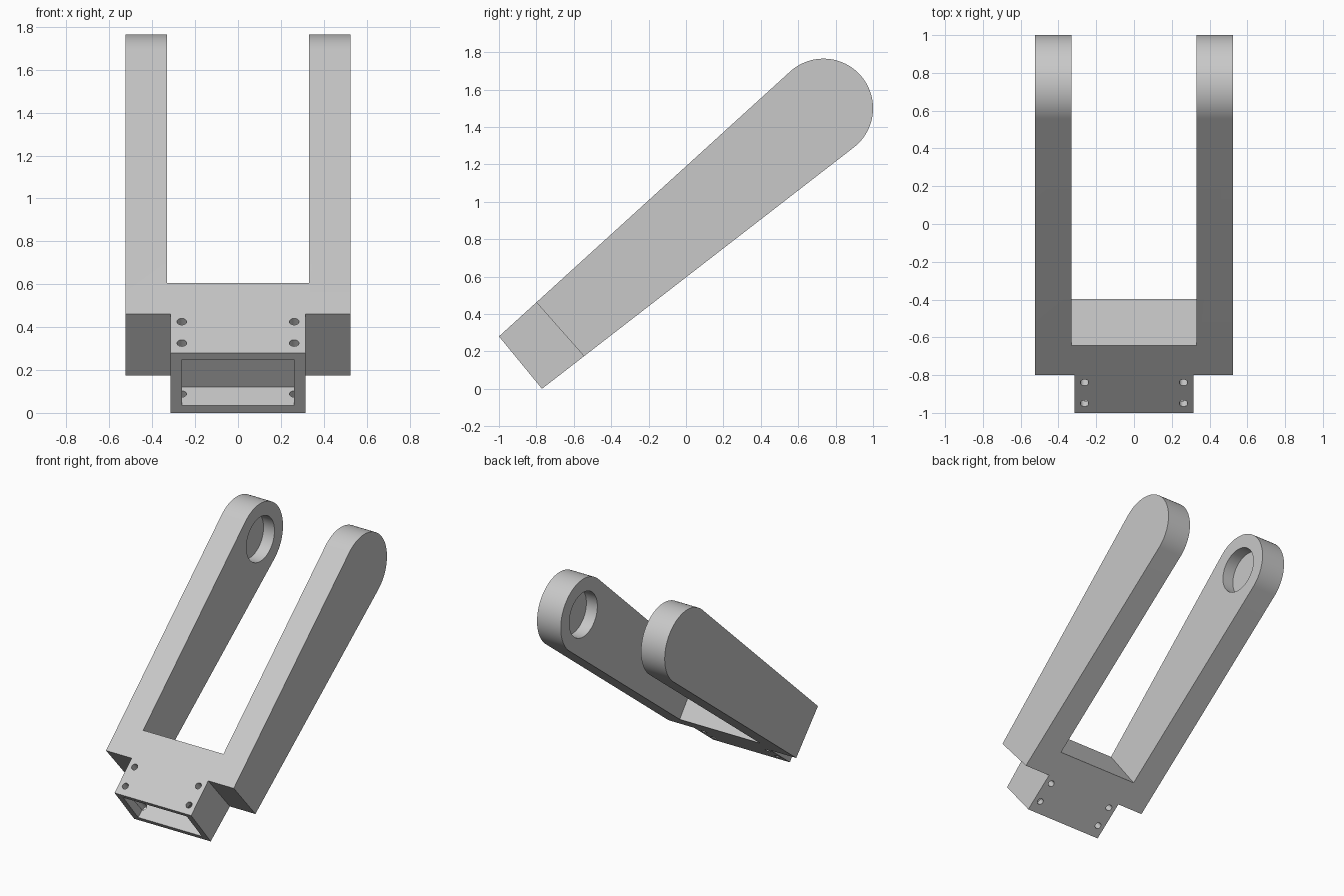
import bpy, bmesh
from math import radians, cos, sin, pi
from mathutils import Vector

if "Cube" in bpy.data.objects:
    bpy.data.objects.remove(bpy.data.objects["Cube"])

grey = bpy.data.materials.new("light grey")
grey.use_nodes = True
colour = (0.58, 0.58, 0.58, 1)
grey.diffuse_color = colour
grey.node_tree.nodes["Principled BSDF"].inputs["Base Color"].default_value = colour


def prism(name, outline, x0, x1):
    """Extrude a (y, z) outline from x0 to x1."""
    bm = bmesh.new()
    face = bm.faces.new([bm.verts.new((x0, y, z)) for y, z in outline])
    ext = bmesh.ops.extrude_face_region(bm, geom=[face])
    moved = [g for g in ext["geom"] if isinstance(g, bmesh.types.BMVert)]
    bmesh.ops.translate(bm, verts=moved, vec=(x1 - x0, 0, 0))
    bmesh.ops.recalc_face_normals(bm, faces=bm.faces)
    mesh = bpy.data.meshes.new(name)
    bm.to_mesh(mesh)
    bm.free()
    obj = bpy.data.objects.new(name, mesh)
    obj.data.materials.append(grey)
    bpy.context.collection.objects.link(obj)
    return obj


def cylinder(name, radius, depth, location, rotation, sides):
    bpy.ops.mesh.primitive_cylinder_add(vertices=sides, radius=radius, depth=depth,
                                        location=location, rotation=rotation)
    obj = bpy.context.object
    obj.name = name
    obj.data.materials.append(grey)
    return obj


# Side outline: square socket end, tapering sides, round tip
tip = Vector((0.735, 1.5))
tip_radius = 0.265
start, end, steps = radians(-52.3), radians(132.3), 48
arc = [start + (end - start) * i / steps for i in range(steps + 1)]
outline = [(-1, 0.28), (-0.77, 0)]
outline += [(tip.x + tip_radius * cos(a), tip.y + tip_radius * sin(a)) for a in arc]
fork = prism("fork_bracket", outline, -0.525, 0.525)

# Gap between the arms, beyond the crossbar
cutters = [prism("arm_gap", [(-0.887, 0.92), (-0.152, -0.028), (2, 1), (1, 2.5)],
                 -0.33, 0.33)]

# Rectangular socket in the end of the tongue
low, high = Vector((-0.799, 0.035)), Vector((-0.975, 0.25))
axis = Vector((0.772, 0.636))
deep, out = axis * 0.135, axis * -0.1
cutters.append(prism("socket", [low + out, low + deep, high + deep, high + out],
                     -0.262, 0.262))

for side in (-1, 1):
    # Shoulder notch that narrows the tongue
    cutters.append(prism("shoulder_notch",
                         [(-1.055, 0.75), (-0.29, -0.114), (-0.7, -0.5), (-1.5, 0.3)],
                         side * 0.315, side * 0.8))
    # Blind round recess on the inner face of the arm
    cutters.append(cylinder("pivot_recess", 0.165, 0.18, (side * 0.33, *tip),
                            (0, pi / 2, 0), 48))
    # Screw holes through the tongue
    for y, z in ((-0.84, 0.426), (-0.95, 0.326)):
        cutters.append(cylinder("screw_hole", 0.0225, 1.2, (side * 0.262, y, z),
                                (radians(42.2), 0, 0), 24))

for cutter in cutters:
    mod = fork.modifiers.new(cutter.name, "BOOLEAN")
    mod.operation = "DIFFERENCE"
    mod.solver = "EXACT"
    mod.object = cutter

# Bake the cuts and remove the cutters
bpy.context.view_layer.update()
depsgraph = bpy.context.evaluated_depsgraph_get()
cut_mesh = bpy.data.meshes.new_from_object(fork.evaluated_get(depsgraph))
fork.modifiers.clear()
fork.data = cut_mesh
for cutter in cutters:
    bpy.data.objects.remove(cutter)

bpy.ops.object.select_all(action="DESELECT")
fork.select_set(True)
bpy.context.view_layer.objects.active = fork
bpy.ops.object.shade_smooth_by_angle(angle=radians(30))
